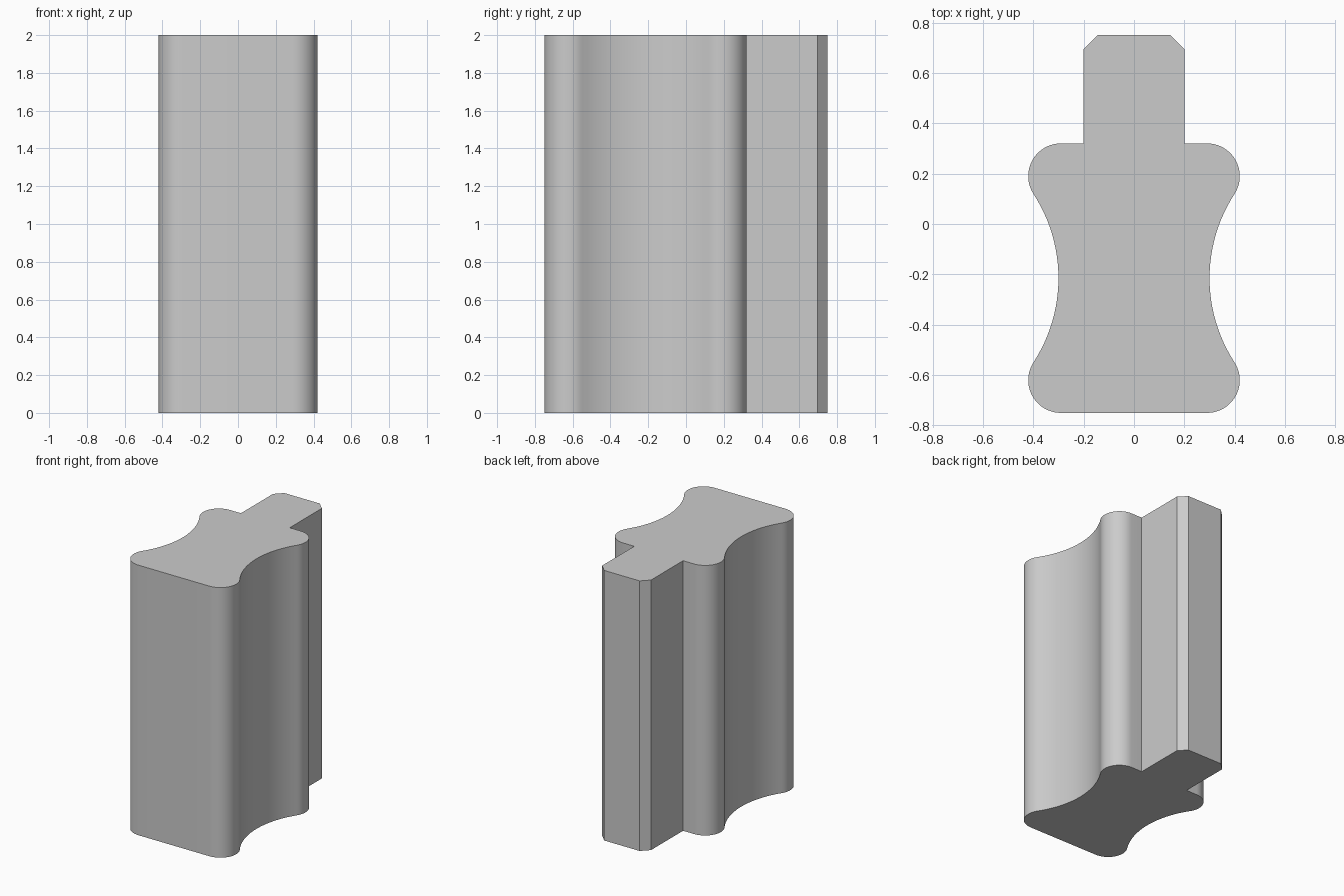
import bpy, bmesh, math

cube = bpy.data.objects.get("Cube")
if cube:
    bpy.data.objects.remove(cube, do_unlink=True)

HEIGHT = 2.0
LOBE_R, LOBE_X = 0.13, 0.29
BACK_LOBE_Y, FRONT_LOBE_Y = 0.19, -0.62
WAIST_X = 0.30


def arc(cx, cy, r, start, end, steps):
    return [(cx + r * math.cos(start + (end - start) * i / steps),
             cy + r * math.sin(start + (end - start) * i / steps))
            for i in range(steps + 1)]


# Waist circle lies outside the body and touches both lobes tangentially
mid_y = (BACK_LOBE_Y + FRONT_LOBE_Y) / 2
half = (BACK_LOBE_Y - FRONT_LOBE_Y) / 2
gap = WAIST_X - LOBE_X
waist_r = (half ** 2 + gap ** 2 - LOBE_R ** 2) / (2 * (LOBE_R - gap))
join = math.atan2(half, waist_r + gap)

# Left half of the outline, from the back tongue round to the front
side = [(0.145, 0.75), (0.20, 0.695), (0.20, BACK_LOBE_Y + LOBE_R)]
side += arc(LOBE_X, BACK_LOBE_Y, LOBE_R, math.pi / 2, -join, 20)
side += arc(WAIST_X + waist_r, mid_y, waist_r,
            math.pi - join, math.pi + join, 24)[1:-1]
side += arc(LOBE_X, FRONT_LOBE_Y, LOBE_R, join, -math.pi / 2, 20)
outline = side + [(-x, y) for x, y in reversed(side)]

# Extrude the mirrored outline into the bar
bm = bmesh.new()
base = bm.faces.new([bm.verts.new((x, y, 0)) for x, y in outline])
top = bmesh.ops.extrude_face_region(bm, geom=[base], use_keep_orig=True)
bmesh.ops.translate(bm, vec=(0, 0, HEIGHT),
                    verts=[v for v in top["geom"] if isinstance(v, bmesh.types.BMVert)])
bmesh.ops.recalc_face_normals(bm, faces=bm.faces)
mesh = bpy.data.meshes.new("profile_bar")
bm.to_mesh(mesh)
bm.free()
bar = bpy.data.objects.new("profile_bar", mesh)
bpy.context.collection.objects.link(bar)

# Plain grey
grey = bpy.data.materials.new("light_grey")
grey.use_nodes = True
grey.diffuse_color = (0.6, 0.6, 0.6, 1)
grey.node_tree.nodes["Principled BSDF"].inputs["Base Color"].default_value = (0.6, 0.6, 0.6, 1)
mesh.materials.append(grey)

# Smooth curves, sharp corners
bpy.ops.object.select_all(action='DESELECT')
bar.select_set(True)
bpy.context.view_layer.objects.active = bar
bpy.ops.object.shade_smooth_by_angle(angle=math.radians(30))
